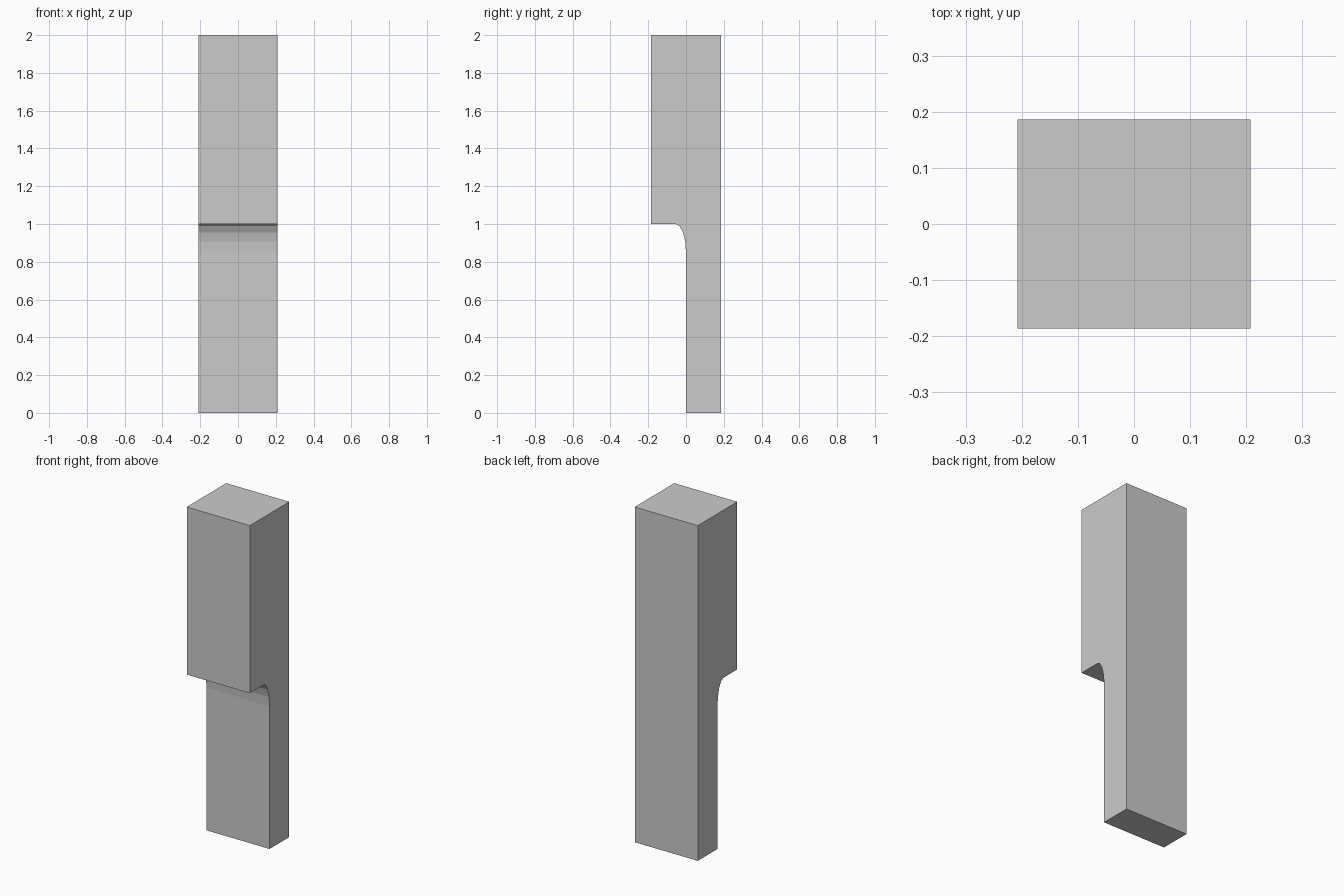
import bpy, bmesh, math

if "Cube" in bpy.data.objects:
    bpy.data.objects.remove(bpy.data.objects["Cube"])

HALF_X, HALF_Y = 0.208, 0.186
HEIGHT, STEP_Z = 2.0, 1.0
FILLET_Y, FILLET_Z, SEGMENTS = 0.055, 0.15, 4

# Side profile (y, z): thin lower leg, stretched fillet, overhanging upper block
profile = [(HALF_Y, 0), (HALF_Y, HEIGHT), (-HALF_Y, HEIGHT), (-HALF_Y, STEP_Z)]
for i in range(SEGMENTS, -1, -1):
    a = math.pi / 2 * i / SEGMENTS
    profile.append((-FILLET_Y + FILLET_Y * math.cos(a),
                    STEP_Z - FILLET_Z + FILLET_Z * math.sin(a)))
profile.append((0, 0))

# Extrude the profile across the width
bm = bmesh.new()
face = bm.faces.new([bm.verts.new((-HALF_X, y, z)) for y, z in profile])
extruded = bmesh.ops.extrude_face_region(bm, geom=[face], use_keep_orig=True)
verts = [g for g in extruded["geom"] if isinstance(g, bmesh.types.BMVert)]
bmesh.ops.translate(bm, verts=verts, vec=(2 * HALF_X, 0, 0))
bmesh.ops.recalc_face_normals(bm, faces=bm.faces)

mesh = bpy.data.meshes.new("notched_post")
bm.to_mesh(mesh)
bm.free()
bpy.context.collection.objects.link(bpy.data.objects.new("notched_post", mesh))
